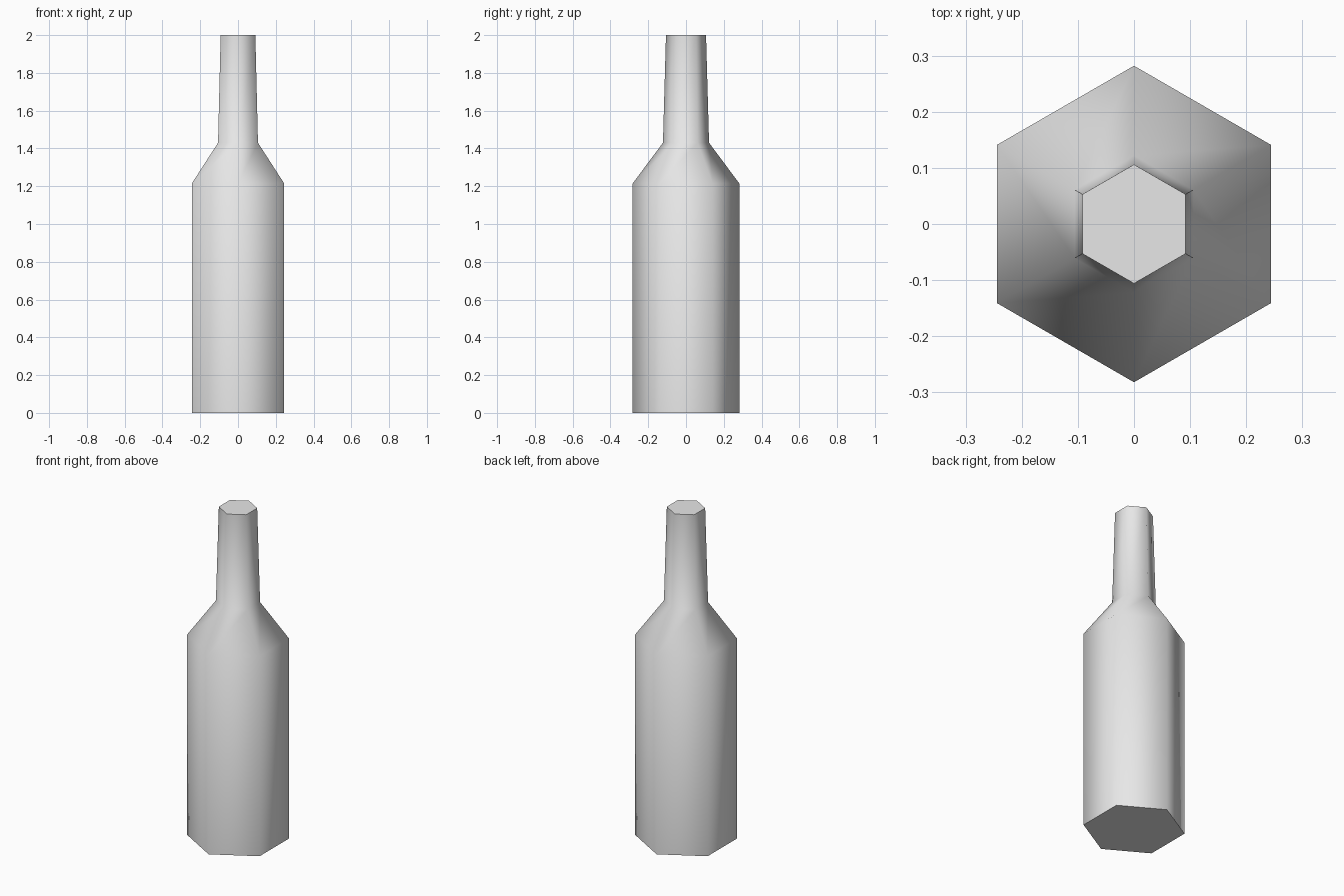
import bpy
import bmesh
from math import cos, sin, pi, radians

if "Cube" in bpy.data.objects:
    bpy.data.objects.remove(bpy.data.objects["Cube"], do_unlink=True)

SIDES = 6
# radius and height of each ring: base, shoulder, neck, mouth
PROFILE = [(0.282, 0.0), (0.282, 1.215), (0.122, 1.43), (0.106, 2.0)]

# plain grey material
grey = bpy.data.materials.new("plain_grey")
grey.use_nodes = True
colour = (0.8, 0.8, 0.8, 1.0)
grey.diffuse_color = colour
grey.node_tree.nodes["Principled BSDF"].inputs["Base Color"].default_value = colour

# six-sided bottle: stacked rings, corners pointing front and back
bm = bmesh.new()
rings = []
for radius, z in PROFILE:
    angles = [pi / 2 + 2 * pi * i / SIDES for i in range(SIDES)]
    rings.append([bm.verts.new((radius * cos(a), radius * sin(a), z)) for a in angles])
for low, high in zip(rings, rings[1:]):
    for i in range(SIDES):
        j = (i + 1) % SIDES
        bm.faces.new((low[i], low[j], high[j], high[i]))

# flat base and mouth
bm.faces.new(rings[0][::-1])
bm.faces.new(rings[-1])

mesh = bpy.data.meshes.new("bottle")
bm.to_mesh(mesh)
bm.free()
mesh.materials.append(grey)
bottle = bpy.data.objects.new("bottle", mesh)
bpy.context.collection.objects.link(bottle)

# smooth walls, crisp rims
bpy.ops.object.select_all(action="DESELECT")
bottle.select_set(True)
bpy.context.view_layer.objects.active = bottle
bpy.ops.object.shade_smooth_by_angle(angle=radians(75))
